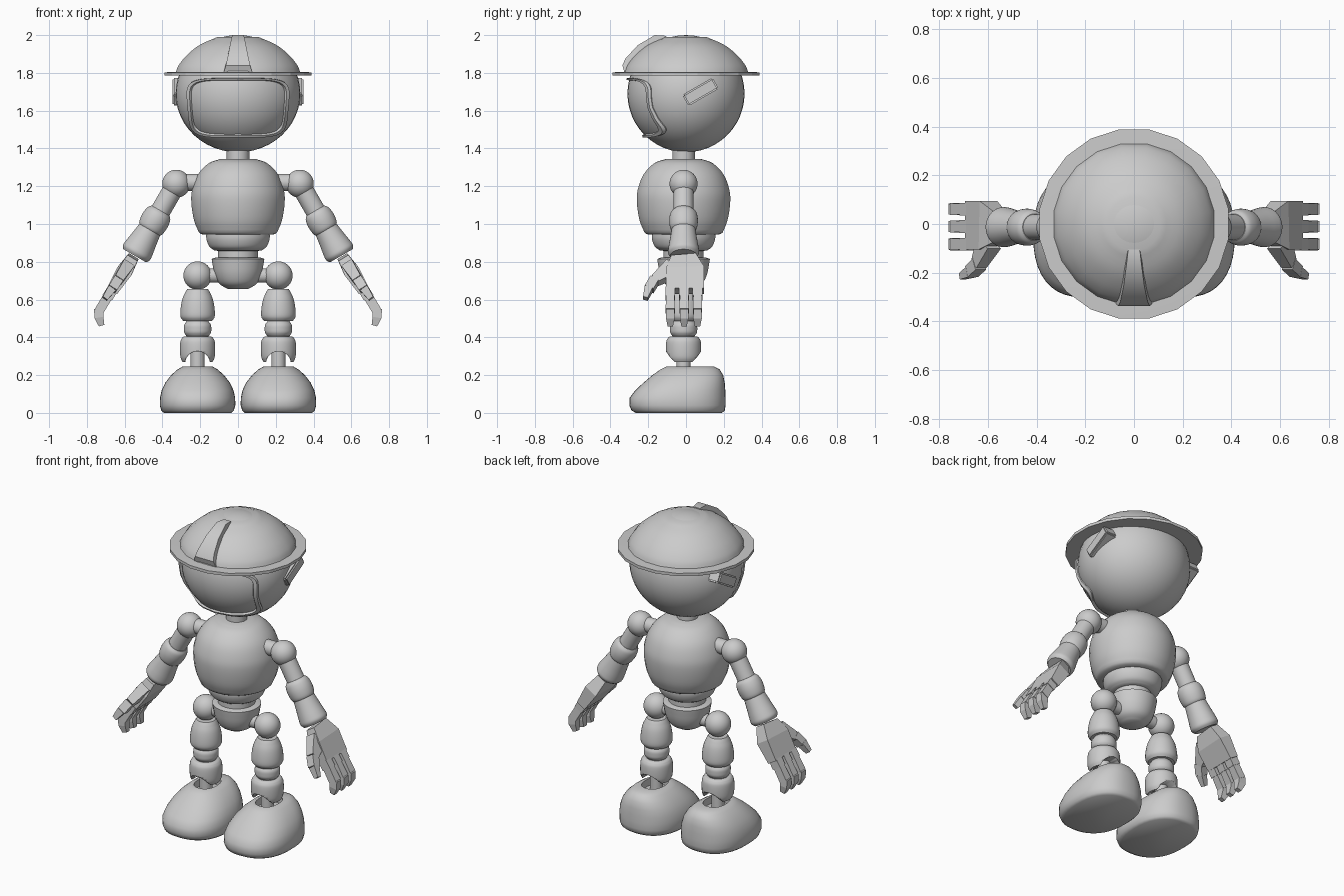
import bpy, bmesh, math
from mathutils import Vector, Matrix

if "Cube" in bpy.data.objects:
    bpy.data.objects.remove(bpy.data.objects["Cube"])

BY = -0.013  # body centre line in y


def finish(name, bm, angle=35):
    bmesh.ops.recalc_face_normals(bm, faces=bm.faces[:])
    me = bpy.data.meshes.new(name)
    bm.to_mesh(me)
    bm.free()
    ob = bpy.data.objects.new(name, me)
    bpy.context.collection.objects.link(ob)
    bpy.ops.object.select_all(action='DESELECT')
    ob.select_set(True)
    bpy.context.view_layer.objects.active = ob
    if angle:
        bpy.ops.object.shade_smooth_by_angle(angle=math.radians(angle))
    return ob


def loft(name, rings, angle=35, closed=False):
    bm = bmesh.new()
    vs = [[bm.verts.new(p) for p in r] for r in rings]
    n = len(vs[0])
    pairs = list(zip(vs, vs[1:])) + ([(vs[-1], vs[0])] if closed else [])
    for a, b in pairs:
        for i in range(n):
            j = (i + 1) % n
            bm.faces.new((a[i], a[j], b[j], b[i]))
    if not closed:
        bm.faces.new(vs[0])
        bm.faces.new(vs[-1])
    return finish(name, bm, angle)


def spline(pts, k=4):
    """Smooth curve through profile points."""
    P = [Vector(p) for p in pts]
    P = [2 * P[0] - P[1]] + P + [2 * P[-1] - P[-2]]
    out = []
    for a, b, c, d in zip(P, P[1:], P[2:], P[3:]):
        for i in range(k):
            t = i / k
            out.append(0.5 * (2 * b + (c - a) * t + (2 * a - 5 * b + 4 * c - d) * t * t
                              + (3 * b - a - 3 * c + d) * t ** 3))
    return out + [P[-2]]


def lathe(name, profile, origin=(0, BY, 0), axis=(0, 0, 1), n=32, angle=35):
    """Revolve (radius, distance along axis)."""
    q = Vector(axis).to_track_quat('Z', 'Y')
    o = Vector(origin)
    rings = []
    for r, h in profile:
        ring = []
        for i in range(n):
            a = (i + .5) * math.tau / n
            ring.append(o + q @ Vector((r * math.cos(a), r * math.sin(a), h)))
        rings.append(ring)
    return loft(name, rings, angle)


def ball(name, loc, radii):
    bm = bmesh.new()
    bmesh.ops.create_uvsphere(bm, u_segments=40, v_segments=24, radius=1)
    bm.transform(Matrix.Translation(loc) @ Matrix.Diagonal((*radii, 1)))
    return finish(name, bm)


def bar(name, path, s):
    """Angular limb: path of (x, y, z, width, thickness), mirrored by s."""
    P = [Vector(p[:3]) for p in path]
    rings = []
    for i, p in enumerate(path):
        d = (P[min(i + 1, len(P) - 1)] - P[max(i - 1, 0)]).normalized()
        u = Vector((0, 1, 0))
        u = (u - d * u.dot(d)).normalized()
        v = d.cross(u)
        w, t = p[3] / 2, p[4] / 2
        ring = [P[i] + u * a * w + v * b * t for a, b in ((1, 1), (1, -1), (-1, -1), (-1, 1))]
        rings.append([(q.x * s, q.y, q.z) for q in ring])
    return loft(name, rings, angle=0)


# Head
HC, HR = Vector((0, 0, 1.69)), Vector((.33, .31, .31))
ball("head", HC, HR)

# Raised visor rim following the head surface
rim = []
N = 72
for i in range(N):
    a = i * math.tau / N
    c, s = math.cos(a), math.sin(a)
    sx = math.copysign(abs(c) ** .4, c)
    sz = math.copysign(abs(s) ** .4, s)
    ring = []
    for k, lift in ((1, -.012), (1, .006), (.975, .016), (.93, .012), (.93, -.012)):
        x, z = .262 * sx * k * (1 + .05 * sz), -.072 + .153 * sz * k
        y = -HR.y * math.sqrt(max(0, 1 - (x / HR.x) ** 2 - (z / HR.z) ** 2))
        nrm = Vector((x / HR.x ** 2, y / HR.y ** 2, z / HR.z ** 2)).normalized()
        ring.append(HC + Vector((x, y, z)) + nrm * lift)
    rim.append(ring)
loft("visor_rim", rim, closed=True)

# Helmet: dome, brim and front crest
dome = [(.335, 1.8), (.318, 1.84), (.275, 1.893), (.205, 1.948), (.11, 1.99)]
lathe("helmet_dome", spline(dome), (0, 0, 0), n=20, angle=30)
lathe("helmet_brim", [(.3, 1.785), (.393, 1.785), (.393, 1.803), (.3, 1.806)], (0, 0, 0), n=20, angle=10)
crest = [(-.337, 1.84, -.325, 1.8, .076), (-.32, 1.877, -.26, 1.83, .066),
         (-.255, 1.947, -.21, 1.9, .05), (-.165, 2.0, -.14, 1.94, .036), (-.105, 1.996, -.1, 1.95, .028)]
loft("helmet_crest", [[(-w * .85, y, z), (w * .85, y, z), (w, yi, zi), (-w, yi, zi)]
                      for y, z, yi, zi, w in crest])

# Neck, torso, waist, pelvis
lathe("neck", [(.06, 1.32), (.06, 1.42)])
lathe("torso", spline([(.09, 1.345), (.155, 1.322), (.213, 1.262), (.244, 1.18), (.248, 1.11),
                       (.234, 1.02), (.208, .955)]) + [(.195, .946), (.165, .943)])
lathe("waist", spline([(.168, .96), (.168, .92), (.152, .88), (.125, .86)])
      + [(.107, .858), (.107, .81)])
lathe("pelvis", [(.12, .822), (.14, .815)] + spline([(.138, .8), (.125, .735), (.1, .685), (.055, .656)]))

for s, side in ((-1, "left"), (1, "right")):
    # Ear block
    bm = bmesh.new()
    bmesh.ops.create_cube(bm, size=1)
    bm.transform(Matrix.Translation((s * .308, .077, 1.7)) @ Matrix.Rotation(math.radians(30), 4, 'X')
                 @ Matrix.Diagonal((.078, .185, .068, 1)))
    bmesh.ops.bevel(bm, geom=bm.edges[:], offset=.008, segments=2, affect='EDGES')
    finish("ear_" + side, bm)

    # Arm
    d = (s * .5, 0, -.866)
    sh = (s * .327, BY, 1.213)
    lathe("shoulder_link_" + side, [(.045, .2), (.045, .33)], (0, BY, 1.22), (s, 0, 0))
    ball("shoulder_" + side, sh, (.074, .074, .074))
    lathe("upper_arm_" + side, [(.053, 0), (.053, .24)], sh, d)
    lathe("elbow_" + side, spline([(.055, .165), (.07, .185), (.076, .225), (.07, .27), (.055, .29)]), sh, d)
    lathe("forearm_" + side, [(.05, .268)] + spline([(.062, .272), (.072, .34), (.08, .39), (.082, .42),
                                                      (.07, .44)]), sh, d)
    # Hand
    bar("palm_" + side, [(.555, BY, .825, .13, .06), (.6, -.005, .752, .2, .085),
                         (.667, -.005, .645, .2, .062)], s)
    for i, y in enumerate((.061, -.01, -.083)):
        nm = "finger%d_" % (i + 1)
        bar(nm + "knuckle_" + side, [(.664, y, .655, .052, .058), (.692, y, .61, .052, .058)], s)
        bar(nm + "middle_" + side, [(.69, y, .615, .044, .05), (.735, y, .54, .05, .05)], s)
        bar(nm + "tip_" + side, [(.737, y, .55, .044, .05), (.736, y, .505, .046, .048),
                                 (.722, y, .462, .028, .03)], s)
    bar("thumb_base_" + side, [(.595, -.07, .765, .1, .065), (.637, -.165, .7, .05, .05)], s)
    bar("thumb_middle_" + side, [(.635, -.165, .705, .05, .052), (.667, -.195, .655, .05, .05)], s)
    bar("thumb_tip_" + side, [(.668, -.197, .658, .044, .046), (.705, -.215, .605, .026, .03)], s)

    # Leg
    lx = s * .214
    leg = (lx, BY, 0)
    lathe("hip_link_" + side, [(.038, .05), (.038, .21)], (0, BY, .727), (s, 0, 0))
    ball("hip_" + side, (lx, BY, .727), (.075, .075, .075))
    lathe("thigh_" + side, [(.055, .655)] + spline([(.062, .645), (.08, .605), (.09, .555), (.091, .51),
                                                     (.076, .486)]), leg)
    lathe("leg_core_" + side, [(.058, .5), (.058, .39)], leg)
    lathe("knee_" + side, spline([(.06, .483), (.071, .465), (.073, .445), (.071, .425), (.06, .408)]), leg)
    shin = lathe("shin_" + side, [(.07, .405)] + spline([(.08, .4), (.091, .38), (.094, .34), (.091, .295),
                                                         (.08, .27)]), leg)
    # Arch cut through the shin, front to back
    cut = lathe("arch_cutter", [(.066, -.2), (.066, .2)], (lx, 0, .26), (0, 1, 0))
    cut.hide_render = True
    m = shin.modifiers.new("arch", 'BOOLEAN')
    m.operation, m.object, m.solver = 'DIFFERENCE', cut, 'EXACT'
    bpy.context.view_layer.objects.active = shin
    bpy.ops.object.modifier_apply(modifier=m.name)
    bpy.data.objects.remove(cut)
    lathe("ankle_" + side, [(.037, .15), (.037, .36)], leg)

    # Foot: stacked rounded sections (z, front y, back y, half width)
    sections = [(0, -.265, .19, .178), (.012, -.288, .205, .192), (.04, -.3, .21, .2), (.08, -.298, .21, .199),
                (.12, -.268, .208, .19), (.16, -.225, .205, .171), (.2, -.178, .197, .14),
                (.23, -.135, .178, .106), (.245, -.105, .15, .08), (.245, -.085, .09, .065), (.2, -.085, .09, .065)]
    rings = []
    for z, y0, y1, rx in sections:
        ring = []
        for i in range(40):
            a = i * math.tau / 40
            c, q = math.cos(a), math.sin(a)
            ring.append((lx + rx * math.copysign(abs(c) ** .85, c),
                         (y0 + y1) / 2 + (y1 - y0) / 2 * math.copysign(abs(q) ** .85, q), z))
        rings.append(ring)
    loft("foot_" + side, rings, angle=50)
